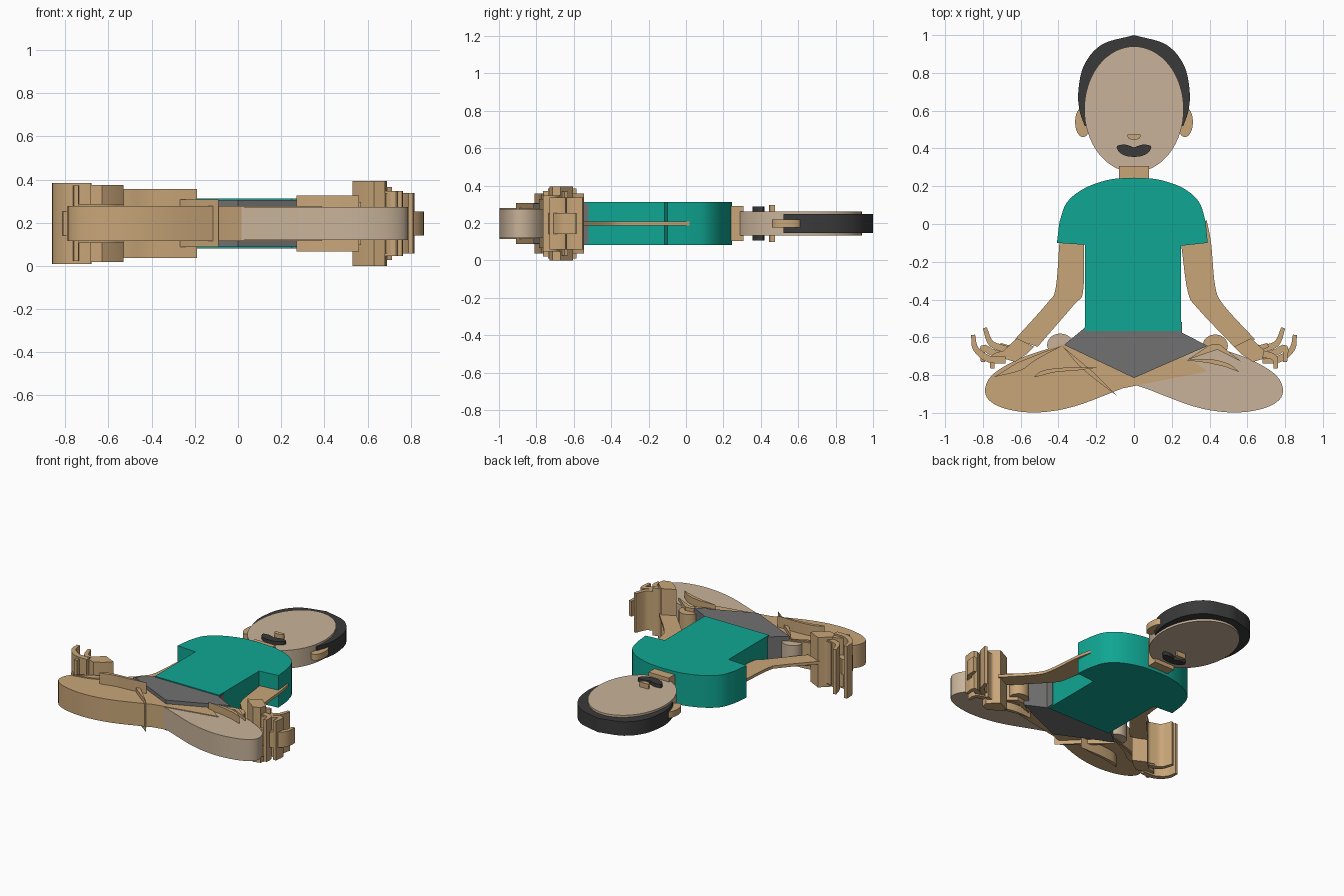
import bpy, bmesh, math
from mathutils import Vector

if "Cube" in bpy.data.objects:
    bpy.data.objects.remove(bpy.data.objects["Cube"], do_unlink=True)

MID = 0.197  # every part is a plate centred on this height


def material(name, r, g, b):
    m = bpy.data.materials.new(name)
    m.use_nodes = True
    m.diffuse_color = (r, g, b, 1)
    m.node_tree.nodes["Principled BSDF"].inputs["Base Color"].default_value = (r, g, b, 1)
    return m


TEAL = material("teal cloth", 0.005, 0.38, 0.29)
TAN = material("tan skin", 0.58, 0.38, 0.19)
PALE = material("pale skin", 0.58, 0.45, 0.32)
GREY = material("grey cloth", 0.165, 0.165, 0.165)
DARK = material("dark hair", 0.042, 0.042, 0.042)


def smooth(pts, n=5):
    """Smooth open curve through the points."""
    p = [Vector(q) for q in pts]
    p = [2 * p[0] - p[1]] + p + [2 * p[-1] - p[-2]]
    out = []
    for a, b, c, d in zip(p, p[1:], p[2:], p[3:]):
        for i in range(n):
            t = i / n
            out.append(0.5 * (2 * b + (c - a) * t + (2 * a - 5 * b + 4 * c - d) * t * t
                              + (3 * b - a - 3 * c + d) * t ** 3))
    return [tuple(v) for v in out] + [tuple(pts[-1])]


def ellipse(cx, cy, rx, ry, n=48):
    return [(cx + rx * math.cos(math.tau * i / n), cy + ry * math.sin(math.tau * i / n))
            for i in range(n)]


def mirror(pts):
    return [(-x, y) for x, y in pts]


def plate(name, pts, half, mat):
    """Outline in plan, extruded equally above and below the middle."""
    bm = bmesh.new()
    face = bm.faces.new([bm.verts.new((x, y, MID - half)) for x, y in pts])
    top = bmesh.ops.extrude_face_region(bm, geom=[face])["geom"]
    bmesh.ops.translate(bm, vec=(0, 0, 2 * half),
                        verts=[v for v in top if isinstance(v, bmesh.types.BMVert)])
    bmesh.ops.recalc_face_normals(bm, faces=bm.faces)
    me = bpy.data.meshes.new(name)
    bm.to_mesh(me)
    bm.free()
    me.materials.append(mat)
    ob = bpy.data.objects.new(name, me)
    bpy.context.collection.objects.link(ob)
    bpy.ops.object.select_all(action="DESELECT")
    ob.select_set(True)
    bpy.context.view_layer.objects.active = ob
    bpy.ops.object.shade_smooth_by_angle(angle=math.radians(30))
    return ob


def ribbon(pts, width):
    """Outline of a finger along a path, narrowing to its first point."""
    path = [Vector(p) for p in smooth(pts, 4)]
    left, right = [], []
    for i, p in enumerate(path):
        d = (path[min(i + 1, len(path) - 1)] - path[max(i - 1, 0)]).normalized()
        w = width * (0.3 + 0.2 * min(1, 2 * i / len(path)))
        left.append((p.x - d.y * w, p.y + d.x * w))
        right.append((p.x + d.y * w, p.y - d.x * w))
    return left + right[::-1]


# Head
hair = smooth([(0.262, 0.52), (0.288, 0.6), (0.295, 0.7), (0.265, 0.84),
               (0.17, 0.95), (0, 1.0)])
plate("hair", hair + mirror(hair)[-2::-1], 0.05, DARK)
plate("face", ellipse(0, 0.607, 0.263, 0.333, 64), 0.065, PALE)
plate("neck", [(-0.08, 0.22), (0.08, 0.22), (0.08, 0.308), (-0.08, 0.308)], 0.093, TAN)
nose = smooth([(-0.036, 0.475), (-0.03, 0.455), (0, 0.445), (0.03, 0.455), (0.036, 0.475)])
plate("nose", nose, 0.1, TAN)
lip = smooth([(0, 0.405), (0.045, 0.42), (0.09, 0.412), (0.078, 0.38), (0.04, 0.36), (0, 0.355)])
plate("moustache", lip + mirror(lip)[-2:0:-1], 0.09, DARK)
for side, s in (("left", 1), ("right", -1)):
    plate(side + "_ear", ellipse(s * 0.27, 0.54, 0.042, 0.08, 24), 0.022, TAN)

# Clothes
shoulder_left = smooth([(0, 0.245), (0.13, 0.235), (0.26, 0.19), (0.345, 0.115), (0.38, 0.01)])
shoulder_right = smooth([(-0.395, 0.01), (-0.355, 0.115), (-0.26, 0.19), (-0.13, 0.235), (0, 0.245)])
plate("shirt", shoulder_left + [(0.39, -0.1), (0.248, -0.115), (0.248, -0.567), (-0.26, -0.567),
      (-0.26, -0.11), (-0.408, -0.1)] + shoulder_right[:-1], 0.115, TEAL)
plate("shorts", [(-0.25, -0.54), (-0.37, -0.64), (0, -0.815), (0.39, -0.645), (0.253, -0.575),
                 (0.253, -0.52), (-0.25, -0.52)], 0.108, GREY)

# Crossed legs with the feet tucked behind them
knee = [(-0.06, -0.9), (0.12, -0.915), (0.32, -0.967), (0.52, -0.998), (0.68, -0.978),
        (0.77, -0.93), (0.787, -0.865), (0.74, -0.79), (0.6, -0.71), (0.39, -0.64)]
knee[:2] = [(-0.1, -0.82), (0.06, -0.87)]
plate("left_leg", smooth(knee) + [(0.15, -0.6), (-0.2, -0.66), (-0.37, -0.72)], 0.077, PALE)
plate("right_leg", [(0.39, -0.78), (0.3, -0.72), (0.1, -0.66), (-0.15, -0.6)]
      + smooth(mirror(knee[1:]))[::-1], 0.082, TAN)
plate("left_foot", ellipse(-0.39, -0.64, 0.07, 0.06, 24), 0.075, PALE)
plate("right_foot", ellipse(0.43, -0.645, 0.067, 0.06, 24), 0.075, TAN)

# Thin upright folds and toes on the legs
fold_right = smooth([(-0.53, -0.81), (-0.48, -0.775), (-0.36, -0.76), (-0.19, -0.76)])
plate("right_toes", fold_right + smooth([(-0.3, -0.775), (-0.42, -0.785), (-0.5, -0.805)]), 0.16, TAN)
fold_left = smooth([(0.27, -0.72), (0.4, -0.715), (0.5, -0.74), (0.56, -0.785)])
plate("left_toes", fold_left + smooth([(0.48, -0.755), (0.39, -0.735)]), 0.13, TAN)
plate("right_calf", smooth([(-0.38, -0.645), (-0.27, -0.77), (-0.09, -0.91)])
      + smooth([(-0.22, -0.78), (-0.34, -0.68)]), 0.11, TAN)
plate("right_ankle", smooth([(-0.74, -0.81), (-0.6, -0.775), (-0.52, -0.72), (-0.38, -0.645)])
      + smooth([(-0.47, -0.675), (-0.62, -0.735)]), 0.09, TAN)
plate("left_ankle", [(0.28, -0.72), (0.4, -0.64), (0.45, -0.635), (0.57, -0.73), (0.44, -0.665)], 0.1, TAN)

# Thin arms
plate("left_arm", smooth([(0.385, 0.02), (0.408, -0.1), (0.43, -0.33), (0.475, -0.43), (0.64, -0.61)])
      + smooth([(0.53, -0.65), (0.34, -0.45), (0.285, -0.36), (0.25, -0.11)]), 0.01, TAN)
plate("right_arm", smooth([(-0.385, 0.0), (-0.395, -0.1), (-0.415, -0.34), (-0.46, -0.42), (-0.63, -0.61)])
      + smooth([(-0.51, -0.65), (-0.32, -0.43), (-0.27, -0.36), (-0.265, -0.11)]), 0.01, TAN)

# Hands: each piece has its own thickness on either side
palm = [(0.68, -0.715), (0.69, -0.67), (0.62, -0.605), (0.53, -0.65), (0.57, -0.69), (0.63, -0.73)]
fingers = {
    "outer_finger": [(0.852, -0.587), (0.838, -0.66), (0.77, -0.714), (0.68, -0.72)],
    "tall_finger": [(0.79, -0.55), (0.758, -0.63), (0.69, -0.66), (0.60, -0.683)],
    "lower_finger": [(0.75, -0.765), (0.745, -0.71), (0.69, -0.69), (0.62, -0.688)],
    "middle_finger": [(0.80, -0.73), (0.80, -0.655), (0.75, -0.68), (0.68, -0.7)],
    "thumb": [(0.71, -0.64), (0.66, -0.655), (0.61, -0.635), (0.55, -0.66)],
}
thick = {"left": (0.055, 0.14, 0.15, 0.14, 0.17), "right": (0.187, 0.16, 0.175, 0.055, 0.15)}
for side, place, palm_half in (("left", list, 0.197), ("right", mirror, 0.178)):
    plate(side + "_palm", place(palm), palm_half, TAN)
    for (name, path), half in zip(fingers.items(), thick[side]):
        plate(side + "_" + name, place(ribbon(path, 0.036)), half, TAN)
